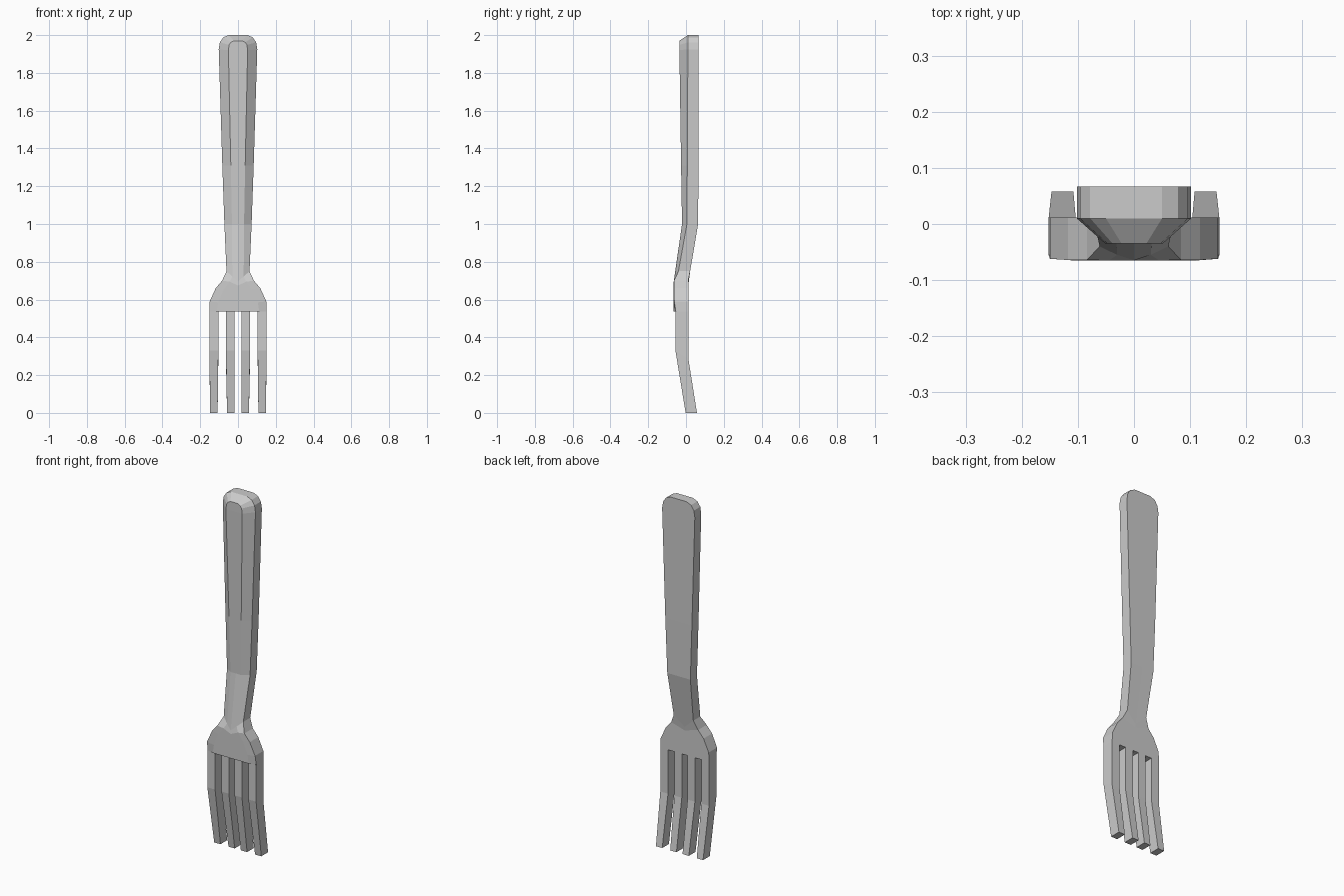
import bpy, bmesh

if "Cube" in bpy.data.objects:
    bpy.data.objects.remove(bpy.data.objects["Cube"])


def loft(name, rings, caps):
    """Skin consecutive rings of points and close with the given cap faces (ring, indices)."""
    bm = bmesh.new()
    vs = [[bm.verts.new(p) for p in r] for r in rings]
    n = len(rings[0])
    for a, b in zip(vs, vs[1:]):
        for i in range(n):
            j = (i + 1) % n
            bm.faces.new((a[i], a[j], b[j], b[i]))
    for ring, idx in caps:
        bm.faces.new([vs[ring][i] for i in idx])
    bmesh.ops.recalc_face_normals(bm, faces=bm.faces)
    me = bpy.data.meshes.new(name)
    bm.to_mesh(me)
    bm.free()
    ob = bpy.data.objects.new(name, me)
    bpy.context.collection.objects.link(ob)
    return ob


def body_ring(w, z, back, side, wf, front, zf, zc=None, yc=None, bc=None):
    """Cross-section: flat back, straight sides, bevelled front with a centre line."""
    zb = z if zc is None else zc
    zm = zf if zc is None else zc
    bc = back if bc is None else bc
    yc = front if yc is None else yc
    return [(-w, back, z), (0, bc, zb), (w, back, z), (w, side, z),
            (wf, front, zf), (0, yc, zm), (-wf, front, zf), (-w, side, z)]


# Handle, neck and head in one skin, from the rounded top down to the tine roots
body = [
    body_ring(.050, 2.000, .067, .010, .022, -.035, 1.970),
    body_ring(.078, 1.988, .067, .010, .038, -.035, 1.962),
    body_ring(.096, 1.962, .067, .010, .047, -.035, 1.948),
    body_ring(.102, 1.925, .067, .010, .051, -.035, 1.920),
    body_ring(.083, 1.310, .066, .007, .038, -.026, 1.310),
    body_ring(.072, 1.000, .064, .005, .032, -.021, 1.000),
    body_ring(.061, .750, .022, -.040, .030, -.055, .722, .695, -.065, .012),
    body_ring(.084, .700, .012, -.064, .045, -.065, .695, .675),
    body_ring(.118, .660, .012, -.064, .075, -.065, .655, .645),
    body_ring(.150, .590, .012, -.062, .105, -.065, .585, .585),
    body_ring(.152, .538, .012, -.054, .112, -.065, .538, .538),
]
loft("handle_and_head", body,
     [(0, (0, 1, 2, 3, 7)), (0, (3, 4, 5, 6, 7)), (-1, range(8))])


# Four tines, each bent backwards towards the tip
def tine_ring(x0, x1, front, zf, back, zb):
    return [(x0, front, zf), (x1, front, zf), (x1, back, zb), (x0, back, zb)]


for kind, root, tip in (("inner", (.018, .064), (.019, .058)),
                        ("outer", (.104, .152), (.108, .147))):
    for label, s in (("left", -1), ("right", 1)):
        r = [s * x for x in root]
        t = [s * x for x in tip]
        loft(f"{kind}_tine_{label}", [
            tine_ring(*r, -.056, .538, .012, .538),
            tine_ring(*r, -.056, .330, .012, .290),
            tine_ring(*t, -.002, 0, .058, 0)],
            [(-1, range(4))])
